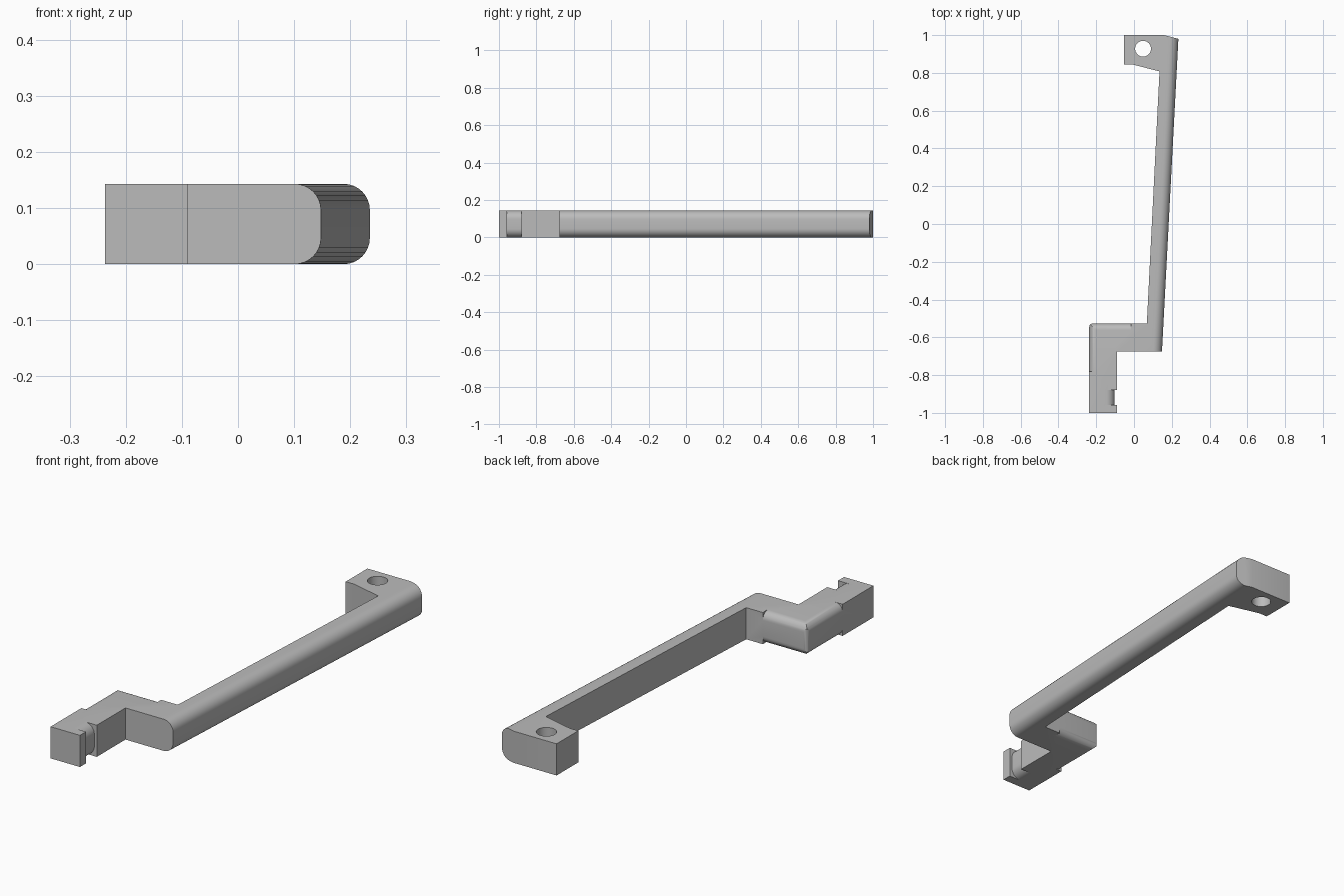
import bpy, bmesh, math

cube = bpy.data.objects.get("Cube")
if cube:
    bpy.data.objects.remove(cube, do_unlink=True)

H = 0.143                     # thickness of the whole lever
LEFT, BACK = -0.237, -0.527   # outer faces of the elbow
NECK = -0.09                  # right face of the mounting tang
ELBOW = -0.015                # where the arm meets the elbow

grey = bpy.data.materials.new("plain grey")
grey.use_nodes = True
grey.diffuse_color = (0.5, 0.5, 0.5, 1)
grey.node_tree.nodes["Principled BSDF"].inputs["Base Color"].default_value = (0.5, 0.5, 0.5, 1)


def prism(name, outline, round_sides=(), radius=0.0, z0=0.0, z1=H):
    """Extrude an outline; round the top and bottom edges of the listed sides."""
    bm = bmesh.new()
    low = [bm.verts.new((x, y, z0)) for x, y in outline]
    high = [bm.verts.new((x, y, z1)) for x, y in outline]
    n = len(outline)
    bm.faces.new(low[::-1])
    bm.faces.new(high)
    for i in range(n):
        j = (i + 1) % n
        bm.faces.new((low[i], low[j], high[j], high[i]))
    edges = [bm.edges.get((ring[i], ring[(i + 1) % n]))
             for i in round_sides for ring in (low, high)]
    if edges:
        bmesh.ops.bevel(bm, geom=edges, offset=radius, offset_type='OFFSET',
                        segments=8, profile=0.5, affect='EDGES')
    bmesh.ops.recalc_face_normals(bm, faces=bm.faces[:])
    mesh = bpy.data.meshes.new(name)
    bm.to_mesh(mesh)
    bm.free()
    mesh.materials.append(grey)
    obj = bpy.data.objects.new(name, mesh)
    bpy.context.collection.objects.link(obj)
    return obj


def combine(target, other, operation):
    """Apply a boolean and remove the helper part."""
    mod = target.modifiers.new("combine", 'BOOLEAN')
    mod.operation, mod.solver, mod.object = operation, 'EXACT', other
    bpy.context.view_layer.update()
    graph = bpy.context.evaluated_depsgraph_get()
    mesh = bpy.data.meshes.new_from_object(target.evaluated_get(graph))
    target.modifiers.clear()
    target.data = mesh
    bpy.data.objects.remove(other, do_unlink=True)


def box(name, x0, x1, y0, y1, **kw):
    return prism(name, [(x0, y0), (x1, y0), (x1, y1), (x0, y1)], **kw)


def arc(cx, cy, r, start, end, steps):
    return [(cx + r * math.cos(math.radians(start + (end - start) * i / steps)),
             cy + r * math.sin(math.radians(start + (end - start) * i / steps)))
            for i in range(steps + 1)]


# Long arm with its hooked end, rounded along the outer side
lever = prism("lever", [
    (ELBOW, -0.675), (0.148, -0.675), (0.235, 0.98), (0.16, 1.0), (-0.053, 1.0),
    (-0.053, 0.845), (-0.01, 0.845), (0.135, 0.808), (0.068, BACK), (ELBOW, BACK)],
    round_sides=[1], radius=0.047)

# Elbow, rounded along its back and left sides, with a softened corner
elbow = prism("elbow", [
    (LEFT, -0.78), (NECK, -0.78), (NECK, -0.675), (ELBOW, -0.675),
    (ELBOW, BACK), (LEFT, BACK)], round_sides=[4, 5], radius=0.035)
R = 0.018
corner = prism("corner_helper", [(LEFT, -0.9), (0.1, -0.9), (0.1, BACK)]
               + arc(LEFT + R, BACK - R, R, 90, 180, 5), z0=-0.1, z1=H + 0.1)
combine(elbow, corner, 'INTERSECT')
combine(lever, elbow, 'UNION')

# Mounting tang: root, rounded neck in the notch, square end
for part in (
        box("tang_root", LEFT, NECK, -0.88, -0.78),
        box("tang_neck", LEFT, NECK - 0.012, -0.957, -0.88, round_sides=[1], radius=0.045),
        box("tang_end", LEFT, NECK, -1.0, -0.957)):
    combine(lever, part, 'UNION')

# Pivot hole through the hooked end
hole = prism("hole_helper", arc(0.048, 0.928, 0.042, 0, 360, 32)[:-1], z0=-0.1, z1=H + 0.1)
combine(lever, hole, 'DIFFERENCE')

# Clean the seams between joined parts
bm = bmesh.new()
bm.from_mesh(lever.data)
bmesh.ops.remove_doubles(bm, verts=bm.verts[:], dist=0.0001)
bmesh.ops.dissolve_limit(bm, angle_limit=math.radians(0.5),
                         verts=bm.verts[:], edges=bm.edges[:])
bm.to_mesh(lever.data)
bm.free()

bpy.context.view_layer.objects.active = lever
lever.select_set(True)
bpy.ops.object.shade_smooth_by_angle(angle=math.radians(30))
